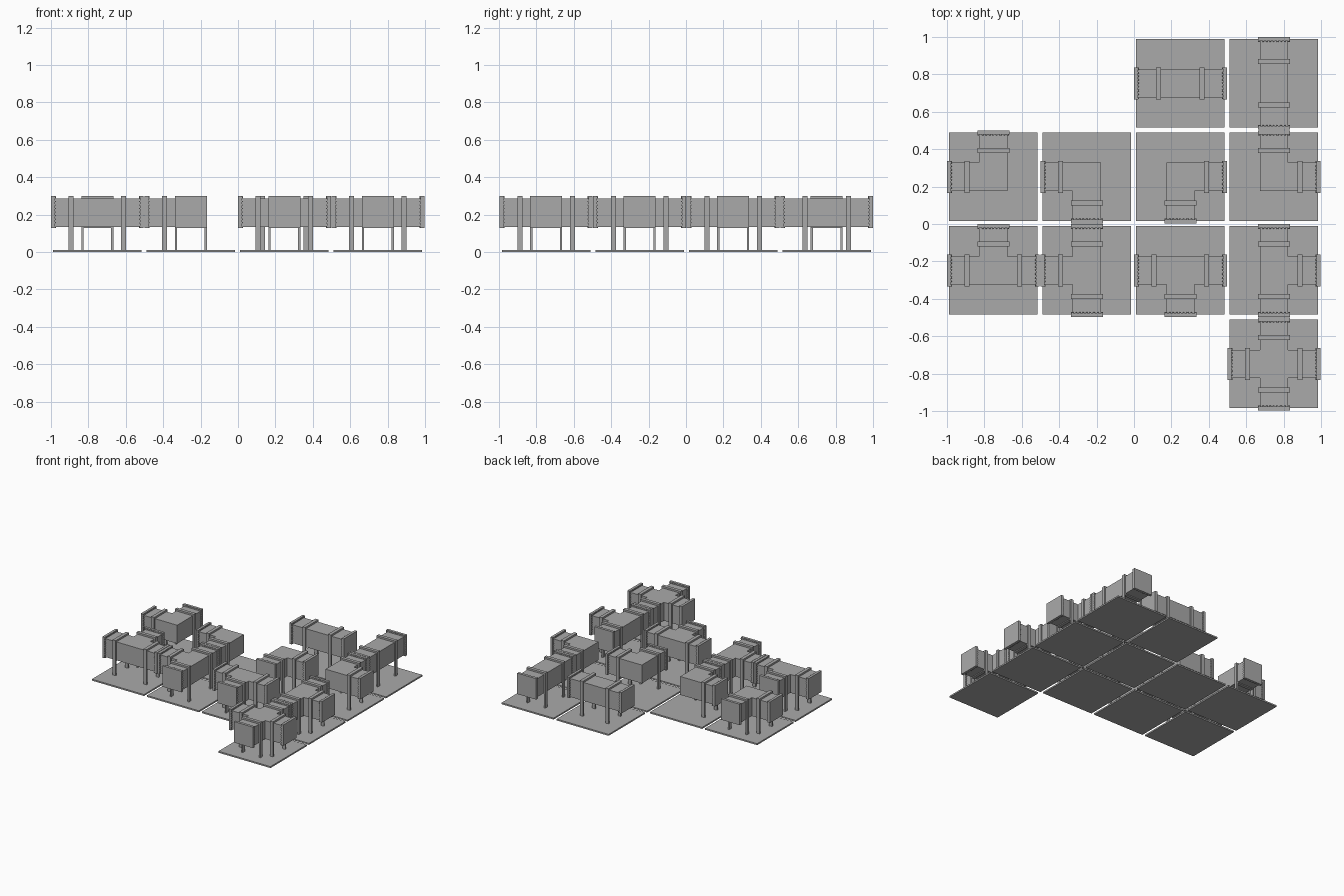
import bpy, bmesh, math
from mathutils import Matrix, Vector

if "Cube" in bpy.data.objects:
    bpy.data.objects.remove(bpy.data.objects["Cube"])

grey = bpy.data.materials.new("plain_grey")
grey.diffuse_color = (0.4, 0.4, 0.4, 1)
grey.use_nodes = True
grey.node_tree.nodes["Principled BSDF"].inputs["Base Color"].default_value = grey.diffuse_color

REACH = 0.248            # module centre to flange face
HALF = 0.0755            # duct half width
RIM = 0.086              # flange and collar half width
ZC = 0.214               # duct axis height
PLATE_TOP = 0.012
FLANGE_T = 0.021
SIDES = "RULD"           # port directions, counter-clockwise


def finish(name, bm, loc):
    bmesh.ops.recalc_face_normals(bm, faces=bm.faces)
    me = bpy.data.meshes.new(name)
    bm.to_mesh(me)
    bm.free()
    me.materials.append(grey)
    ob = bpy.data.objects.new(name, me)
    ob.location = loc
    bpy.context.collection.objects.link(ob)


def box(bm, lo, hi, turn=Matrix()):
    lo, hi = Vector(lo), Vector(hi)
    m = turn @ Matrix.Translation((lo + hi) / 2) @ Matrix.Diagonal((*(hi - lo), 1))
    bmesh.ops.create_cube(bm, size=1, matrix=m)


def duct(name, ports, loc):
    # outline walks round the square hub, stepping out along every open port
    pts = []
    for k, side in enumerate(SIDES):
        rot = Matrix.Rotation(k * math.pi / 2, 4, 'Z')
        pts.append(rot @ Vector((HALF, -HALF, ZC - 0.079)))
        if side in ports:
            end = REACH - FLANGE_T / 2
            pts += [rot @ Vector((end, s * HALF, ZC - 0.079)) for s in (-1, 1)]
    bm = bmesh.new()
    face = bm.faces.new([bm.verts.new(p) for p in pts])
    ext = bmesh.ops.extrude_face_region(bm, geom=[face])
    top = [v for v in ext["geom"] if isinstance(v, bmesh.types.BMVert)]
    bmesh.ops.translate(bm, verts=top, vec=(0, 0, 0.151))
    bmesh.ops.dissolve_limit(bm, angle_limit=0.01, verts=bm.verts, edges=bm.edges)
    finish(name, bm, loc)


def module(tag, ports, loc):
    # floor plate
    bm = bmesh.new()
    box(bm, (-0.2365, -0.2365, 0), (0.2365, 0.2365, PLATE_TOP))
    finish("floor_plate_" + tag, bm, loc)

    duct("duct_" + tag, ports, loc)

    flange, collar, legs, bolts = (bmesh.new() for _ in range(4))
    band = 0.116 if len(ports) == 2 and set(ports) in ({"L", "R"}, {"U", "D"}) else 0.140
    for p in ports:
        turn = Matrix.Rotation(SIDES.index(p) * math.pi / 2, 4, 'Z')
        # end flange
        box(flange, (REACH - FLANGE_T, -RIM, ZC - RIM), (REACH, RIM, ZC + RIM), turn)
        # collar round the duct and its two legs
        box(collar, (band - 0.0135, -RIM, ZC - RIM), (band + 0.0135, RIM, ZC + RIM), turn)
        for s in (-1, 1):
            y0, y1 = sorted((s * RIM, s * (RIM - 0.012)))
            box(legs, (band - 0.0135, y0, PLATE_TOP), (band + 0.0135, y1, ZC - RIM), turn)
        # bolts round the inner face of the flange
        for q in range(4):
            for i in range(8):
                off = Vector((REACH - FLANGE_T - 0.002, -0.0765 + i * 0.0191, 0.0808))
                ring = Matrix.Rotation(q * math.pi / 2, 4, 'X')
                pos = ring @ off + Vector((0, 0, ZC))
                m = turn @ Matrix.Translation(pos) @ Matrix.Rotation(math.pi / 2, 4, 'Y')
                bmesh.ops.create_cone(bolts, cap_ends=True, segments=6, radius1=0.0042,
                                      radius2=0.0042, depth=0.006, matrix=m)
    for name, bm in (("end_flanges_", flange), ("collars_", collar),
                     ("legs_", legs), ("bolts_", bolts)):
        finish(name + tag, bm, loc)


# tile layout, rows from back to front
layout = [
    [None, None, "LR", "UD"],
    ["LU", "LD", "RD", "RU"],
    ["LRU", "LUD", "LRD", "RUD"],
    [None, None, None, "LRUD"],
]
for r, row in enumerate(layout):
    for c, ports in enumerate(row):
        if ports:
            module(f"{r + 1}_{c + 1}", ports, (-0.752 + 0.5 * c, 0.752 - 0.5 * r, 0))
